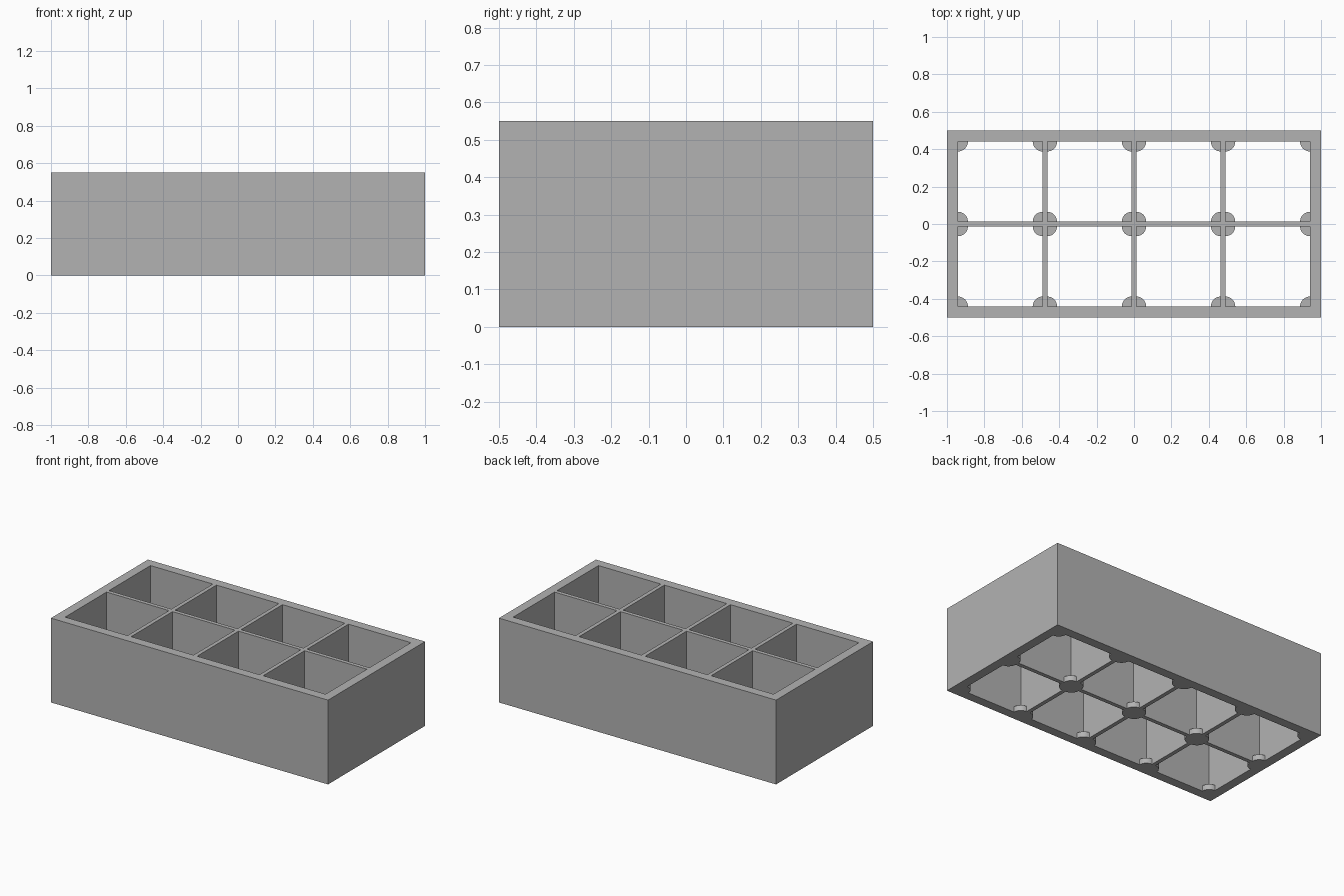
import bpy, bmesh, math

cube = bpy.data.objects.get("Cube")
if cube:
    bpy.data.objects.remove(cube, do_unlink=True)

HEIGHT = 0.55
RIM = 0.06          # outer wall thickness
DIVIDER = 0.026     # inner wall thickness
TAB_R, TAB_H = 0.052, 0.035
ARC_STEPS = 8

grey = bpy.data.materials.new("plain grey")
grey.use_nodes = True
grey.diffuse_color = (0.45, 0.45, 0.45, 1)
grey.node_tree.nodes["Principled BSDF"].inputs["Base Color"].default_value = grey.diffuse_color


def spans(half, count):
    """Edges of the wall and cell strips along one axis; odd strips are cells."""
    cell = (2 * (half - RIM) - (count - 1) * DIVIDER) / count
    edges = [-half]
    for i in range(count):
        start = -half + RIM + i * (cell + DIVIDER)
        edges += [start, start + cell]
    return edges + [half]


def extrude_plan(name, outlines, height):
    """Raise flat outlines into one solid."""
    bm = bmesh.new()
    for outline in outlines:
        bm.faces.new([bm.verts.new((x, y, 0)) for x, y in outline])
    bmesh.ops.remove_doubles(bm, verts=bm.verts, dist=0.0001)
    top = bmesh.ops.extrude_face_region(bm, geom=bm.faces[:], use_keep_orig=True)
    verts = [g for g in top["geom"] if isinstance(g, bmesh.types.BMVert)]
    bmesh.ops.translate(bm, verts=verts, vec=(0, 0, height))
    bmesh.ops.recalc_face_normals(bm, faces=bm.faces)
    mesh = bpy.data.meshes.new(name)
    bm.to_mesh(mesh)
    bm.free()
    mesh.materials.append(grey)
    obj = bpy.data.objects.new(name, mesh)
    bpy.context.collection.objects.link(obj)
    return obj


xs, ys = spans(1.0, 4), spans(0.5, 2)

# Open-bottomed box with its dividers: every plan strip that is not a cell
walls = []
for i in range(len(xs) - 1):
    for j in range(len(ys) - 1):
        if not (i % 2 and j % 2):
            walls.append([(xs[i], ys[j]), (xs[i + 1], ys[j]),
                          (xs[i + 1], ys[j + 1]), (xs[i], ys[j + 1])])
extrude_plan("divided_box", walls, HEIGHT)

# Quarter-round support tabs in the lower corners of each cell
tabs = []
for i in range(1, len(xs) - 1):
    for j in range(1, len(ys) - 1):
        sx, sy = (1 if i % 2 else -1), (1 if j % 2 else -1)
        arc = [k * math.pi / 2 / ARC_STEPS for k in range(ARC_STEPS + 1)]
        tabs.append([(xs[i], ys[j])] +
                    [(xs[i] + sx * TAB_R * math.cos(a), ys[j] + sy * TAB_R * math.sin(a))
                     for a in arc])
support_tabs = extrude_plan("support_tabs", tabs, TAB_H)

# Smooth the rounded tab fronts, keeping their edges crisp
bpy.ops.object.select_all(action="DESELECT")
support_tabs.select_set(True)
bpy.context.view_layer.objects.active = support_tabs
bpy.ops.object.shade_smooth_by_angle(angle=math.radians(30))
